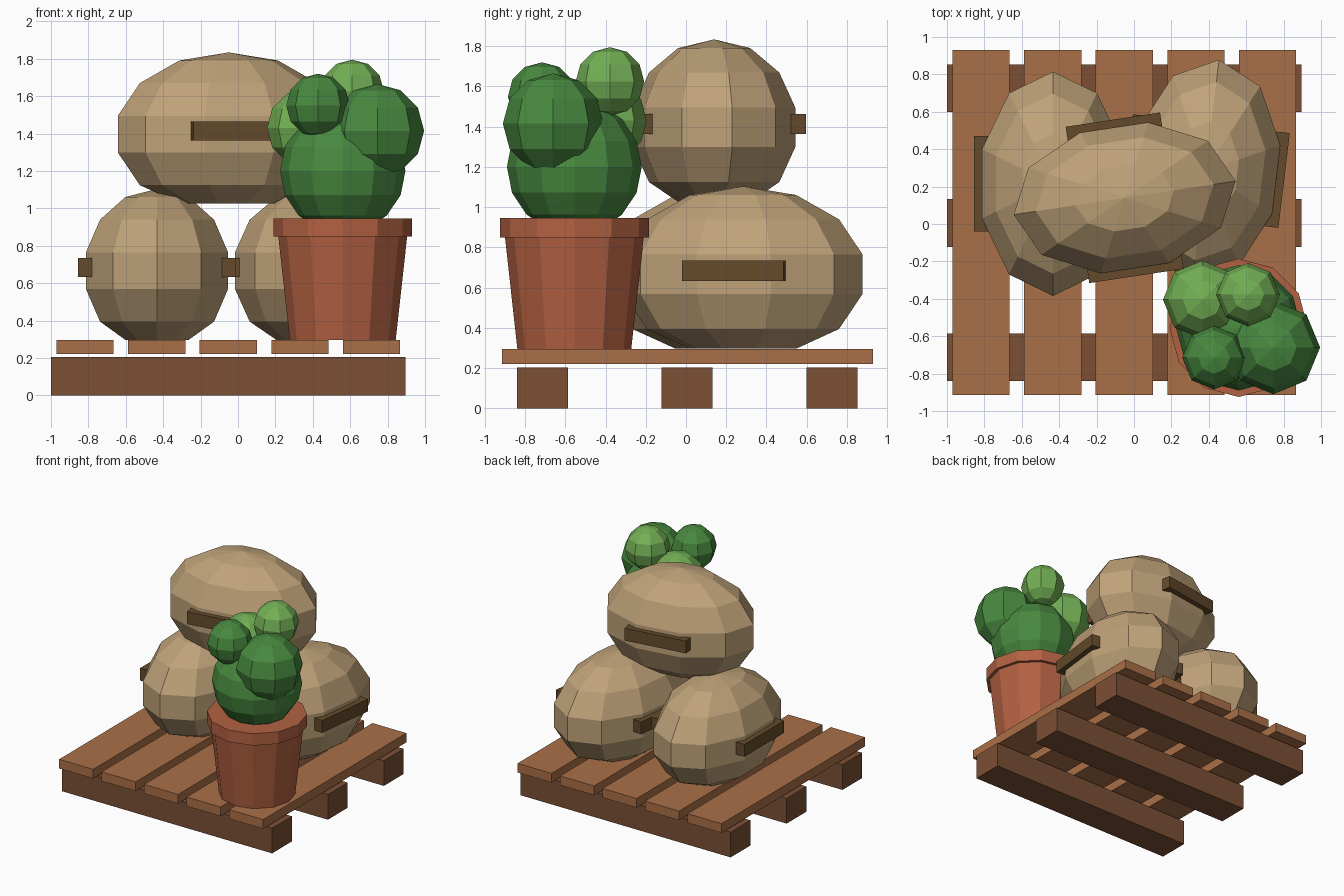
import bpy, bmesh, math
from mathutils import Matrix, Vector

old = bpy.data.objects.get("Cube")
if old:
    bpy.data.objects.remove(old, do_unlink=True)


def material(name, rgb):
    m = bpy.data.materials.new(name)
    m.use_nodes = True
    m.diffuse_color = (*rgb, 1)
    m.node_tree.nodes["Principled BSDF"].inputs["Base Color"].default_value = (*rgb, 1)
    return m


SLAT = material("light wood", (0.40, 0.16, 0.065))
RUNNER = material("dark wood", (0.20, 0.08, 0.035))
BURLAP = material("burlap", (0.52, 0.36, 0.19))
STRAP = material("strap brown", (0.13, 0.07, 0.025))
CLAY = material("terracotta", (0.45, 0.12, 0.055))
GREEN = material("deep green", (0.065, 0.25, 0.05))
LIME = material("light green", (0.17, 0.43, 0.09))


def finish(name, bm, mat, matrix=Matrix()):
    me = bpy.data.meshes.new(name)
    bm.to_mesh(me)
    bm.free()
    me.materials.append(mat)
    ob = bpy.data.objects.new(name, me)
    ob.matrix_world = matrix
    bpy.context.collection.objects.link(ob)
    return ob


def box(name, center, size, mat, matrix=Matrix()):
    bm = bmesh.new()
    bmesh.ops.create_cube(bm, size=1)
    bmesh.ops.scale(bm, vec=size, verts=bm.verts)
    bmesh.ops.translate(bm, vec=center, verts=bm.verts)
    return finish(name, bm, mat, matrix)


def ball(name, center, r, mat, segments=8, rings=6):
    bm = bmesh.new()
    bmesh.ops.create_uvsphere(bm, u_segments=segments, v_segments=rings, radius=r)
    return finish(name, bm, mat, Matrix.Translation(center))


def sack(name, center, turn):
    # Lumpy bag, flattened where it rests, with a handle on each long side
    place = Matrix.Translation(center) @ Matrix.Rotation(turn, 4, "Z")
    bm = bmesh.new()
    bmesh.ops.create_uvsphere(bm, u_segments=10, v_segments=7, radius=1)
    bmesh.ops.scale(bm, vec=(0.41, 0.615, 0.437), verts=bm.verts)
    for v in bm.verts:
        v.co.z = max(v.co.z, -0.37)
    finish(name, bm, BURLAP, place)
    for side, label in ((-1, "a"), (1, "b")):
        box(f"{name}_handle_{label}", (side * 0.385, 0, 0.017), (0.075, 0.51, 0.1), STRAP, place)


# Pallet: three runners under five slats
for i, y in enumerate((-0.713, 0.005, 0.726)):
    box(f"pallet_runner_{i + 1}", (-0.052, y, 0.102), (1.896, 0.255, 0.205), RUNNER)
for i in range(5):
    box(f"pallet_slat_{i + 1}", (-0.818 + i * 0.383, 0.007, 0.258), (0.306, 1.845, 0.075), SLAT)

# Stack of sacks
sack("left_sack", (-0.433, 0.215, 0.667), 0)
sack("right_sack", (0.383, 0.283, 0.667), -0.12)
sack("top_sack", (-0.05, 0.14, 1.397), math.pi / 2 + 0.15)


# Flower pot with a wider rim
def pot_part(name, z0, z1, r0, r1):
    bm = bmesh.new()
    bmesh.ops.create_cone(bm, cap_ends=True, segments=12, radius1=r0, radius2=r1, depth=z1 - z0)
    finish(name, bm, CLAY, Matrix.Translation((0.56, -0.555, (z0 + z1) / 2)))


pot_part("pot_body", 0.295, 0.9, 0.283, 0.35)
pot_part("pot_rim", 0.85, 0.947, 0.37, 0.37)

# Round plant
ball("plant_main", (0.56, -0.555, 1.2), 0.335, GREEN, 12, 8)
ball("plant_right_lobe", (0.745, -0.66, 1.415), 0.25, GREEN)
ball("plant_front_lobe", (0.428, -0.715, 1.55), 0.17, GREEN)
ball("plant_left_lobe", (0.365, -0.405, 1.43), 0.21, LIME)
ball("plant_top_lobe", (0.61, -0.378, 1.625), 0.17, LIME)
